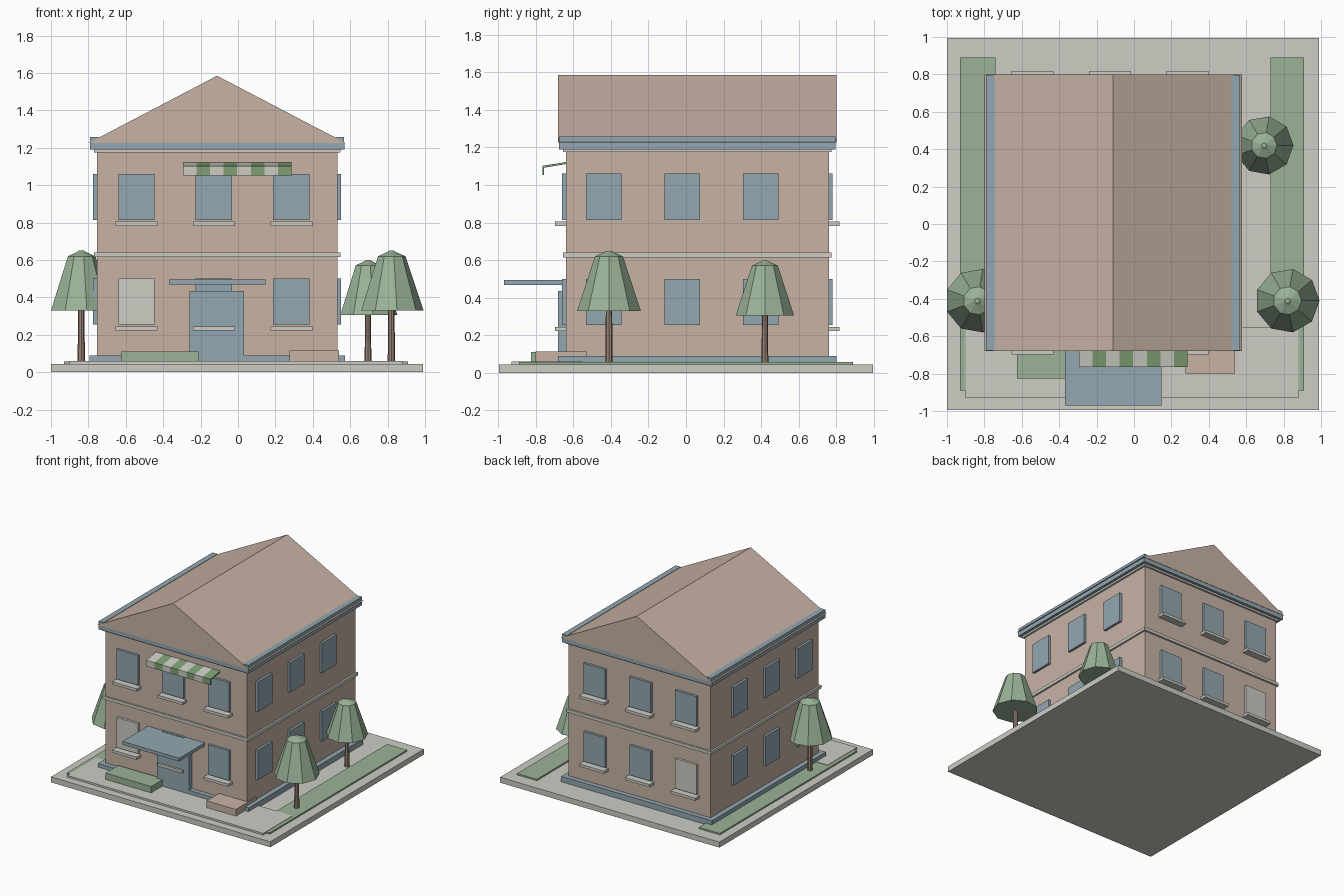
import bpy
import bmesh
from math import cos, sin, tau

cube = bpy.data.objects.get("Cube")
if cube:
    bpy.data.objects.remove(cube, do_unlink=True)


def material(name, rgb):
    m = bpy.data.materials.new(name)
    m.use_nodes = True
    m.diffuse_color = (*rgb, 1)
    m.node_tree.nodes["Principled BSDF"].inputs["Base Color"].default_value = (*rgb, 1)
    return m


TAN = material("tan plaster", (0.58, 0.45, 0.375))
BLUE = material("slate blue", (0.29, 0.39, 0.44))
GREY = material("pale stone", (0.61, 0.61, 0.56))
GREEN = material("soft green", (0.32, 0.45, 0.31))
STRIPE = material("awning green", (0.21, 0.35, 0.17))
BARK = material("bark brown", (0.33, 0.23, 0.18))


def finish(name, bm, *mats):
    bmesh.ops.recalc_face_normals(bm, faces=bm.faces)
    mesh = bpy.data.meshes.new(name)
    bm.to_mesh(mesh)
    bm.free()
    for m in mats:
        mesh.materials.append(m)
    ob = bpy.data.objects.new(name, mesh)
    bpy.context.collection.objects.link(ob)
    return ob


def box(name, xs, ys, zs, mat):
    bm = bmesh.new()
    bmesh.ops.create_cube(bm, size=1)
    for v in bm.verts:
        v.co = [r[0] if c < 0 else r[1] for c, r in zip(v.co, (xs, ys, zs))]
    return finish(name, bm, mat)


def loft(name, rings, *mats):
    """Skin a list of equal closed rings and cap both ends."""
    bm = bmesh.new()
    loops = [[bm.verts.new(p) for p in ring] for ring in rings]
    n = len(loops[0])
    for i, (a, b) in enumerate(zip(loops, loops[1:])):
        for j in range(n):
            k = (j + 1) % n
            f = bm.faces.new((a[j], a[k], b[k], b[j]))
            f.material_index = i % len(mats)
    bm.faces.new(loops[0])
    bm.faces.new(loops[-1]).material_index = (len(rings) - 2) % len(mats)
    return finish(name, bm, *mats)


# Ground slab, lawns and front paving
box("ground_slab", (-1, 0.99), (-0.995, 0.995), (0, 0.045), GREY)
box("right_lawn", (-0.93, -0.74), (-0.89, 0.89), (0.04, 0.057), GREEN)
box("left_lawn", (0.73, 0.91), (-0.89, 0.89), (0.04, 0.057), GREEN)
box("front_paving", (-0.9, 0.88), (-0.93, -0.55), (0.04, 0.06), GREY)

# House body and the bands that run around it
X0, X1, Y0, Y1 = -0.755, 0.532, -0.64, 0.76


def band(name, out, z0, z1, mat):
    box(name, (X0 - out, X1 + out), (Y0 - out, Y1 + out), (z0, z1), mat)


band("walls", 0, 0.04, 1.2, TAN)
band("plinth", 0.04, 0.04, 0.09, BLUE)
band("middle_band", 0.015, 0.615, 0.64, GREY)
band("upper_band", 0.015, 1.175, 1.19, GREY)
band("cornice", 0.037, 1.19, 1.226, BLUE)

# Gable roof with a gutter along each eave
gable = [(-0.80, 1.225), (0.577, 1.225), (-0.112, 1.585)]
loft("roof", [[(x, y, z) for x, z in gable] for y in (-0.68, 0.80)], TAN)
box("right_gutter", (-0.79, -0.745), (-0.677, 0.797), (1.22, 1.257), BLUE)
box("left_gutter", (0.522, 0.567), (-0.677, 0.797), (1.22, 1.257), BLUE)

# Windows on all four walls, sills on front and back
for floor, z in (("lower", 0.255), ("upper", 0.815)):
    zs = (z, z + 0.245)
    for i in range(3):
        xc = -0.543 + 0.414 * i
        yc = -0.437 + 0.417 * i
        mat = GREY if floor == "lower" and i == 0 else BLUE
        for side, y, out in (("front", Y0, -1), ("back", Y1, 1)):
            tag = f"{side}_{floor}_{i + 1}"
            box(f"window_{tag}", (xc - 0.097, xc + 0.097),
                sorted((y - out * 0.01, y + out * 0.02)), zs, mat)
            box(f"sill_{tag}", (xc - 0.112, xc + 0.112),
                sorted((y - out * 0.01, y + out * 0.057)), (z - 0.032, z - 0.01), GREY)
        for side, x, out in (("right", X0, -1), ("left", X1, 1)):
            box(f"window_{side}_{floor}_{i + 1}", sorted((x - out * 0.01, x + out * 0.02)),
                (yc - 0.094, yc + 0.094), zs, BLUE)

# Entrance
box("front_door", (-0.258, 0.032), (-0.68, -0.63), (0.05, 0.435), BLUE)
box("door_canopy", (-0.37, 0.146), (-0.97, -0.63), (0.468, 0.495), BLUE)

# Striped awning: eight slices of one bent profile
profile = [(-0.635, 1.123), (-0.765, 1.102), (-0.765, 1.053),
           (-0.755, 1.053), (-0.755, 1.092), (-0.635, 1.112)]
loft("awning", [[(-0.295 + 0.0727 * i, y, z) for y, z in profile] for i in range(9)],
     GREY, STRIPE)

# Planter and step beside the door
box("front_planter", (-0.625, -0.21), (-0.825, -0.66), (0.05, 0.112), GREEN)
box("front_bench", (0.275, 0.54), (-0.8, -0.53), (0.05, 0.115), TAN)


# Trees with nine-sided crowns
def lathe(name, x, y, rows, sides, mat):
    loft(name, [[(x + r * cos(tau * k / sides), y + r * sin(tau * k / sides), z)
                 for k in range(sides)] for r, z in rows], mat)


trees = (("front_right", -0.838, -0.41, 1), ("front_left", 0.82, -0.41, 1),
         ("back_left", 0.695, 0.42, 0.915))
for place, x, y, s in trees:
    base = 0.05
    crown = [(0.172, 0.28), (0.124, 0.425), (0.076, 0.57), (0.026, 0.592), (0.014, 0.6)]
    lathe(f"tree_trunk_{place}", x, y, [(0.02 * s, 0.04), (0.016 * s, 0.4)], 8, BARK)
    lathe(f"tree_crown_{place}", x, y, [(r * s, base + z * s) for r, z in crown], 9, GREEN)
